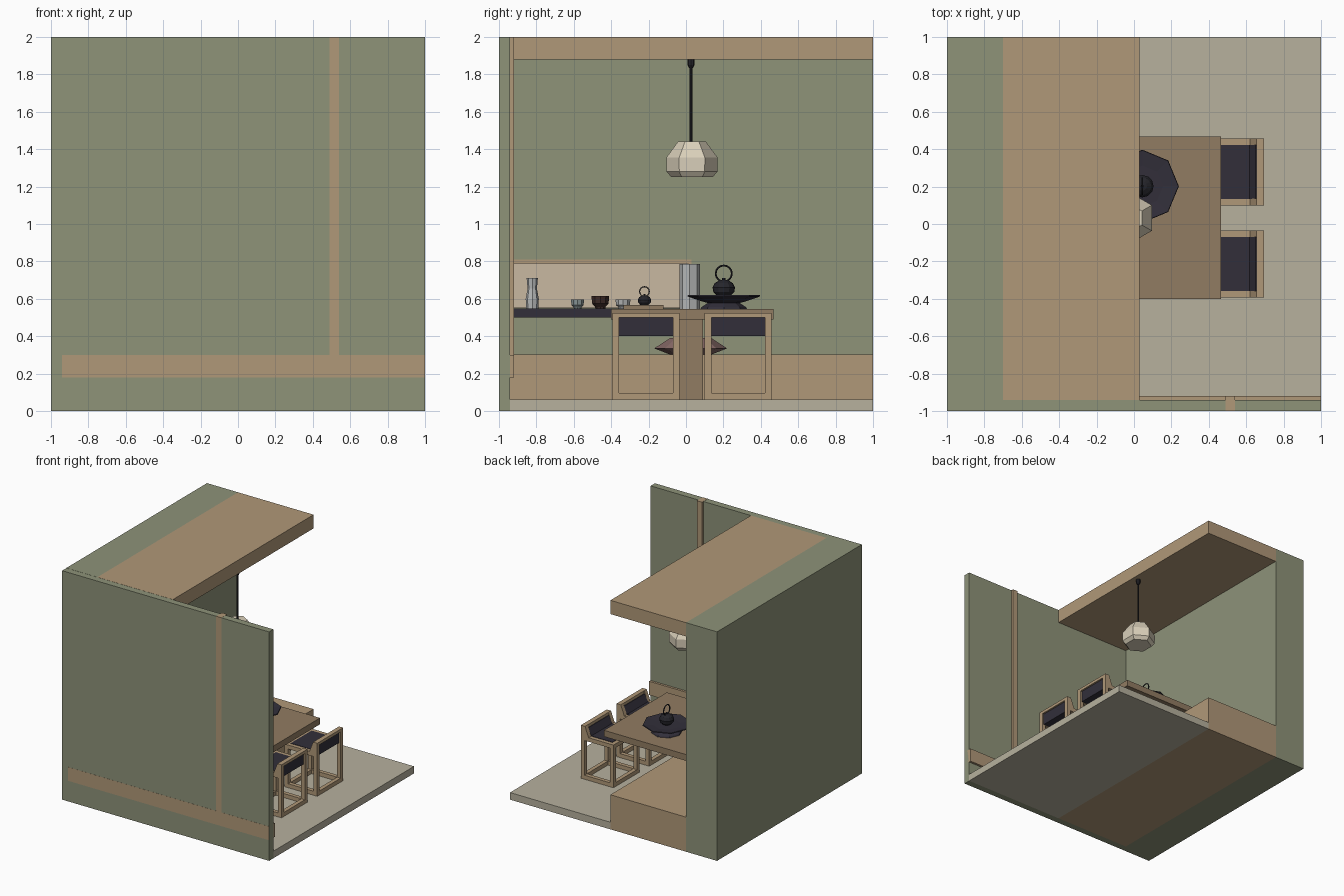
import bpy, bmesh, math
from mathutils import Matrix

if "Cube" in bpy.data.objects:
    bpy.data.objects.remove(bpy.data.objects["Cube"])


def mat(name, hexcol):
    m = bpy.data.materials.new(name)
    rgb = [int(hexcol[i:i + 2], 16) / 255 for i in (0, 2, 4)]
    m.diffuse_color = [((c + 0.055) / 1.055) ** 2.4 if c > 0.04 else c / 12.92 for c in rgb] + [1]
    m.use_nodes = True
    m.node_tree.nodes["Principled BSDF"].inputs["Base Color"].default_value = m.diffuse_color
    return m


GREEN = mat("sage_plaster", "8e9379")
WOOD = mat("light_wood", "b09878")
TABLE = mat("dark_wood", "917c62")
FLOOR = mat("floor_mat", "b7b19e")
DARK = mat("dark_fabric", "322f3a")
CREAM = mat("cream", "c9b8a1")
PAPER = mat("lamp_paper", "dad0ba")
IRON = mat("cast_iron", "25252b")
PINK = mat("pink_fabric", "8a6c69")
GREY = mat("grey_glaze", "b4b6b6")
BROWN = mat("brown_glaze", "3d2a26")
TEAL = mat("pale_glaze", "8b9797")


def finish(name, bm, m):
    bmesh.ops.recalc_face_normals(bm, faces=bm.faces[:])
    me = bpy.data.meshes.new(name)
    bm.to_mesh(me)
    bm.free()
    me.materials.append(m)
    ob = bpy.data.objects.new(name, me)
    bpy.context.collection.objects.link(ob)
    return ob


def box(name, x, y, z, m):
    bm = bmesh.new()
    bmesh.ops.create_cube(bm, size=1)
    for v in bm.verts:
        v.co = [a[0] + (c + 0.5) * (a[1] - a[0]) for a, c in zip((x, y, z), v.co)]
    return finish(name, bm, m)


def lathe(name, x, y, profile, n, m, turn=0.0):
    """Closed turned form from (radius, z) points, low sided."""
    bm = bmesh.new()
    rings = []
    for r, z in profile:
        rings.append([bm.verts.new((x + r * math.cos(turn + math.tau * i / n),
                                    y + r * math.sin(turn + math.tau * i / n), z)) for i in range(n)])
    for a, b in zip(rings, rings[1:]):
        for i in range(n):
            bm.faces.new((a[i], a[(i + 1) % n], b[(i + 1) % n], b[i]))
    bm.faces.new(rings[0])
    bm.faces.new(rings[-1])
    return finish(name, bm, m)


def side_profile(name, pts, y0, y1, m):
    """Extrude an (x, z) outline along y."""
    bm = bmesh.new()
    f = bm.faces.new([bm.verts.new((x, y0, z)) for x, z in pts])
    new = bmesh.ops.extrude_face_region(bm, geom=[f])["geom"]
    bmesh.ops.translate(bm, vec=(0, y1 - y0, 0), verts=[v for v in new if isinstance(v, bmesh.types.BMVert)])
    return finish(name, bm, m)


def ring_handle(name, x, y, z, r, t):
    bpy.ops.mesh.primitive_torus_add(major_segments=16, minor_segments=6, major_radius=r, minor_radius=t,
                                     location=(x, y, z), rotation=(0, math.pi / 2, 0))
    ob = bpy.context.object
    ob.name = name
    ob.data.materials.append(IRON)


# Room shell, with a display niche cut in the thick side wall
wall = box("side_wall", (-1, -0.7), (-0.94, 1), (0, 2), GREEN)
cutter = box("niche_cutter", (-0.9, -0.6), (-0.92, 0.03), (0.50, 0.81), GREEN)
cutter.hide_render = True
mod = wall.modifiers.new("niche", "BOOLEAN")
mod.object = cutter
mod.solver = "EXACT"
bpy.context.view_layer.objects.active = wall
bpy.ops.object.modifier_apply(modifier=mod.name)
bpy.data.objects.remove(cutter)
box("front_wall", (-1, 1), (-0.999, -0.94), (0, 1.999), GREEN)
box("wall_rail", (-0.94, 1), (-1, -0.92), (0.18, 0.30), WOOD)
box("wall_post", (0.49, 0.54), (-1, -0.92), (0.30, 2), WOOD)
box("floor", (0.03, 1), (-0.94, 1), (0, 0.062), FLOOR)
box("bench_platform", (-0.7, 0.03), (-0.94, 1), (0, 0.302), WOOD)
box("ceiling_canopy", (-0.7, 0.03), (-0.94, 1), (1.88, 2), WOOD)

# Niche lining
box("niche_back", (-0.9, -0.885), (-0.92, 0.03), (0.55, 0.79), CREAM)
box("niche_shelf", (-0.9, -0.69), (-0.92, 0.03), (0.50, 0.547), DARK)
box("niche_top", (-0.9, -0.695), (-0.92, 0.03), (0.79, 0.81), WOOD)
box("niche_end", (-0.9, -0.695), (0.01, 0.03), (0.547, 0.79), WOOD)

# Table
box("table_top", (-0.50, 0.465), (-0.40, 0.467), (0.49, 0.545), TABLE)
box("table_pedestal", (-0.085, 0.045), (-0.035, 0.092), (0.06, 0.49), TABLE)

# Floor cushion on the bench
lathe("bench_cushion", -0.42, 0.025, [(0.11, 0.302), (0.195, 0.335), (0.11, 0.39)], 8, PINK)

# Chairs
T = 0.035
XF, XB = 0.38, 0.695
for n, y0 in (("rear", 0.10), ("front", -0.393)):
    y1 = y0 + 0.358
    for k, (a, b) in enumerate(((y0, y0 + T), (y1 - T, y1))):
        side_profile(f"{n}_chair_side_{k}", [(XF, 0.40), (XB, 0.40), (XB, 0.525), (XB - 0.04, 0.525),
                                             (0.62, 0.435), (XF, 0.435)], a, b, WOOD)
        box(f"{n}_chair_back_leg_{k}", (XB - T, XB), (a, b), (0.06, 0.40), WOOD)
        box(f"{n}_chair_front_leg_{k}", (XF, XF + T), (a, b), (0.06, 0.40), WOOD)
        box(f"{n}_chair_side_stretcher_{k}", (XF + T, XB - T), (a, b), (0.062, 0.097), WOOD)
    for k, x in enumerate((XF, XB - T)):
        box(f"{n}_chair_cross_stretcher_{k}", (x, x + T), (y0 + T, y1 - T), (0.062, 0.097), WOOD)
    box(f"{n}_chair_top_rail", (XB - 0.04, XB), (y0 + T, y1 - T), (0.50, 0.525), WOOD)
    box(f"{n}_chair_front_rail", (XF, XF + T), (y0 + T, y1 - T), (0.40, 0.435), WOOD)
    side_profile(f"{n}_chair_pad", [(XF + T, 0.402), (0.68, 0.402), (0.68, 0.50), (0.65, 0.50),
                                    (0.618, 0.438), (XF + T, 0.438)], y0 + T, y1 - T, DARK)

# Pendant lamp
LX, LY = -0.023, 0.032
lathe("lamp_shade", LX, LY, [(0.11, 1.25), (0.136, 1.28), (0.137, 1.355), (0.075, 1.44)], 6, PAPER, math.pi / 6)
lathe("lamp_cord", LX, LY - 0.005, [(0.007, 1.43), (0.007, 1.88)], 8, IRON)
lathe("lamp_canopy", LX, LY - 0.005, [(0.011, 1.835), (0.019, 1.85), (0.019, 1.88)], 8, IRON)

# Footed platter and large kettle
PX, PY = 0.045, 0.202
lathe("platter", PX, PY, [(0.125, 0.545), (0.12, 0.555), (0.085, 0.578), (0.12, 0.587), (0.195, 0.613),
                          (0.192, 0.62), (0.11, 0.612)], 8, DARK)


def kettle(name, x, y, z, r):
    lathe(name + "_body", x, y, [(0.6 * r, z), (0.93 * r, z + 0.35 * r), (r, z + 0.75 * r), (0.8 * r, z + 1.15 * r),
                                 (0.4 * r, z + 1.4 * r), (0.15 * r, z + 1.45 * r), (0.15 * r, z + 1.6 * r)],
          12, IRON)
    ring_handle(name + "_handle", x, y, z + 2.0 * r, 0.72 * r, 0.08 * r)


kettle("large_kettle", PX, PY, 0.615, 0.06)

# Table vase, tray and small kettle
lathe("table_vase", -0.25, 0.02, [(0.056, 0.545), (0.056, 0.785)], 8, GREY)
box("tray", (-0.26, -0.08), (-0.335, -0.12), (0.545, 0.567), TABLE)
kettle("small_kettle", -0.17, -0.222, 0.567, 0.036)


def bowl(name, x, y, z, r, h, m):
    lathe(name, x, y, [(0.55 * r, z), (0.6 * r, z + 0.15 * h), (0.92 * r, z + 0.4 * h), (r, z + h),
                       (0.9 * r, z + h), (0.6 * r, z + 0.35 * h)], 10, m)


# Crockery on the niche shelf
bowl("pale_bowl", -0.79, -0.58, 0.547, 0.037, 0.05, TEAL)
bowl("brown_bowl", -0.79, -0.458, 0.547, 0.05, 0.068, BROWN)
bowl("grey_bowl", -0.79, -0.337, 0.547, 0.042, 0.048, GREY)
lathe("shelf_vase", -0.79, -0.822, [(0.033, 0.547), (0.035, 0.60), (0.025, 0.655), (0.03, 0.71)], 8, GREY)
